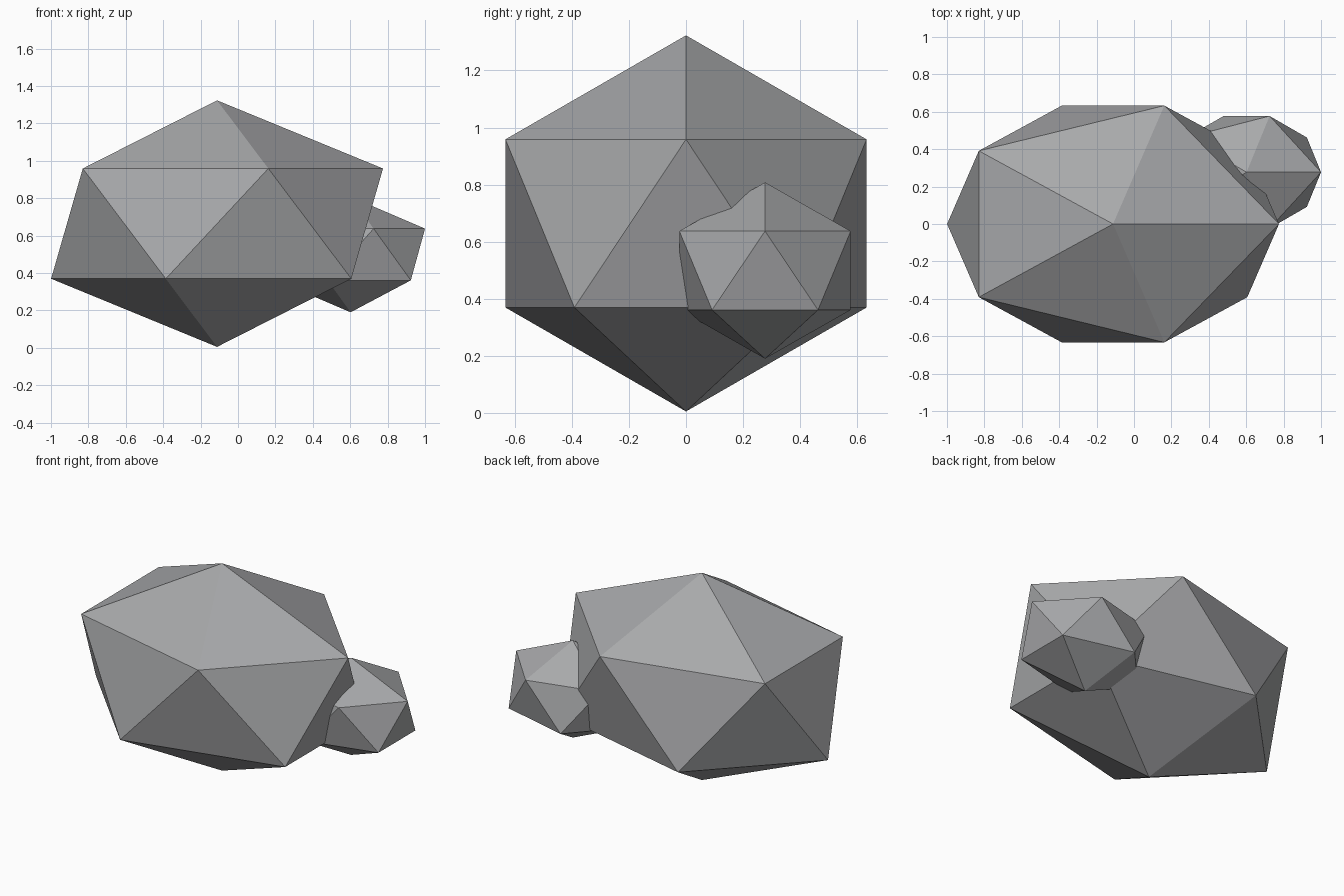
import bpy

if "Cube" in bpy.data.objects:
    bpy.data.objects.remove(bpy.data.objects["Cube"])

stone = bpy.data.materials.new("stone grey")
stone.diffuse_color = (0.39, 0.395, 0.405, 1.0)
stone.use_nodes = True
stone.node_tree.nodes["Principled BSDF"].inputs["Base Color"].default_value = stone.diffuse_color


def rock(name, center, radii):
    """Flat-faced icosahedron stretched along each axis."""
    bpy.ops.mesh.primitive_ico_sphere_add(subdivisions=1, radius=1.0, location=center)
    obj = bpy.context.object
    obj.name = name
    obj.scale = radii
    bpy.ops.object.transform_apply(location=False, rotation=False, scale=True)
    bpy.ops.object.shade_flat()
    obj.data.materials.append(stone)
    return obj


# Main boulder
rock("large_rock", (-0.112, 0.0, 0.664), (0.992, 0.744, 0.659))

# Small stone sunk into its back right side
rock("small_rock", (0.602, 0.277, 0.499), (0.445, 0.353, 0.309))
